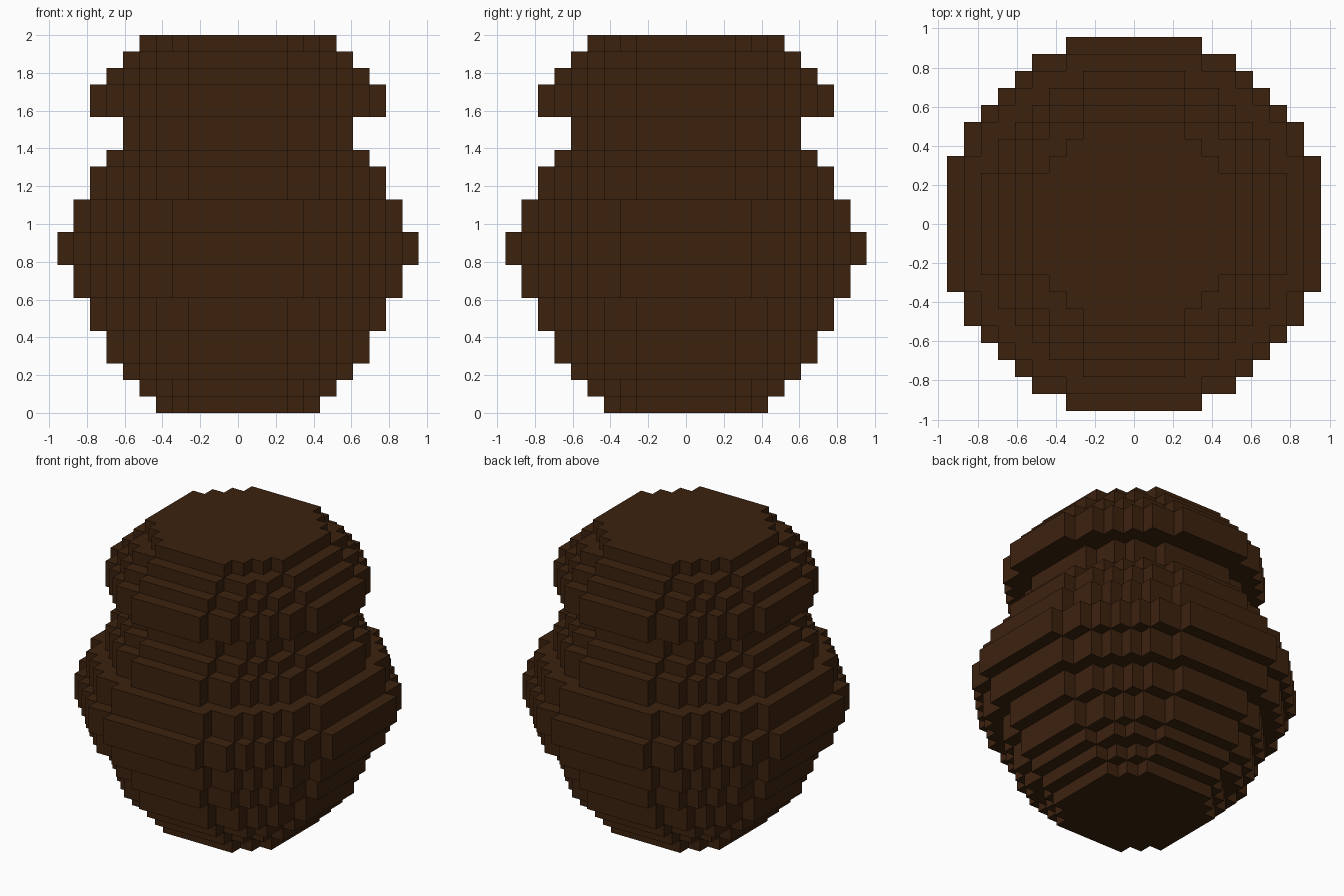
import bpy
import bmesh
import math

cube = bpy.data.objects.get("Cube")
if cube:
    bpy.data.objects.remove(cube, do_unlink=True)

UNIT = 2 / 23  # edge of one block

brown = bpy.data.materials.new("dark brown clay")
brown.use_nodes = True
COLOUR = (0.045, 0.016, 0.0045, 1)
brown.diffuse_color = COLOUR
brown.node_tree.nodes["Principled BSDF"].inputs["Base Color"].default_value = COLOUR


def block_circle(radius):
    """Stepped outline of a disc made of square blocks, radius in blocks."""
    limit = (radius + 0.15) ** 2
    widths = [sum((i + 0.5) ** 2 + (j + 0.5) ** 2 <= limit for i in range(radius))
              for j in range(radius)]
    quarter = []
    for j, w in enumerate(widths):
        if j > 0 and w != widths[j - 1]:
            quarter.append((w, j))
        if j == radius - 1 or widths[j + 1] != w:
            quarter.append((w, j + 1))
    outline = []
    for _ in range(4):
        outline += quarter
        quarter = [(-y, x) for x, y in quarter]
    return outline


def stack(name, base, tiers):
    """Stack of stepped discs; each tier is (radius, height) in blocks."""
    bm = bmesh.new()
    z = base
    for radius, height in tiers:
        rings = [[bm.verts.new((x * UNIT, y * UNIT, level * UNIT))
                  for x, y in block_circle(radius)] for level in (z, z + height)]
        low, high = rings
        bm.faces.new(low[::-1])
        bm.faces.new(high)
        for k in range(len(low)):
            n = (k + 1) % len(low)
            bm.faces.new((low[k], low[n], high[n], high[k]))
        z += height
    mesh = bpy.data.meshes.new(name)
    bm.to_mesh(mesh)
    bm.free()
    mesh.materials.append(brown)
    obj = bpy.data.objects.new(name, mesh)
    bpy.context.collection.objects.link(obj)
    return z


# Round belly, narrow neck, then the overhanging lid
top = stack("pot_body", 0, [(5, 1), (6, 1), (7, 1), (8, 2), (9, 2), (10, 2),
                            (11, 2), (10, 2), (9, 2), (8, 1)])
top = stack("pot_neck", top, [(7, 2)])
top = stack("pot_lid", top, [(9, 2), (8, 1), (7, 1), (6, 1)])
